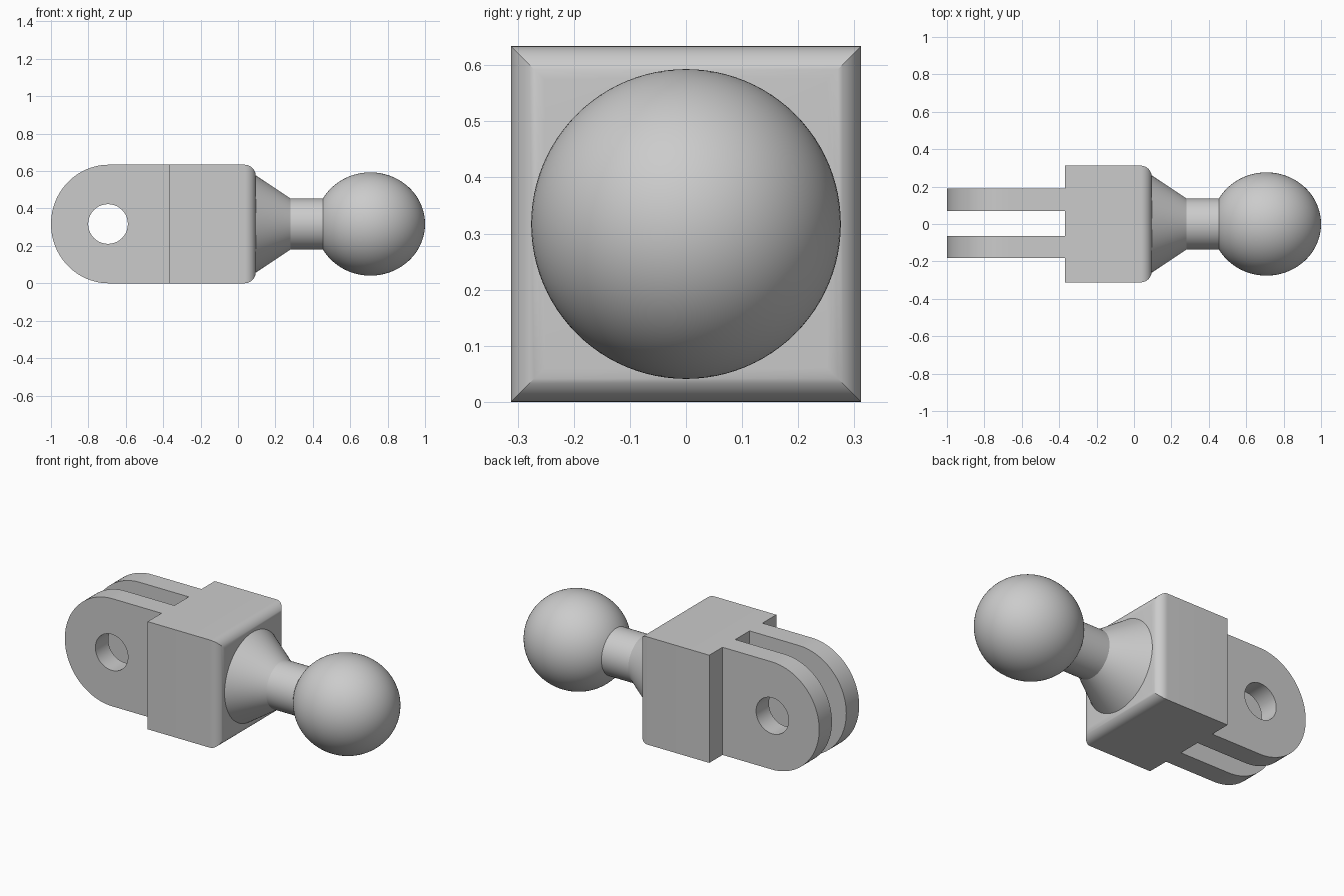
import bpy, bmesh
from math import sin, cos, pi, radians, sqrt, asin

cube = bpy.data.objects.get("Cube")
if cube:
    bpy.data.objects.remove(cube, do_unlink=True)

MID_Z = 0.317          # height of the long axis
HALF_W = 0.312         # half width of the block
GREY = (0.6, 0.6, 0.6, 1)

grey = bpy.data.materials.new("plain grey")
grey.use_nodes = True
grey.diffuse_color = GREY
grey.node_tree.nodes["Principled BSDF"].inputs["Base Color"].default_value = GREY


def finish(name, bm):
    """Turn a bmesh into a grey object, smooth except at sharp edges."""
    bmesh.ops.recalc_face_normals(bm, faces=bm.faces)
    mesh = bpy.data.meshes.new(name)
    bm.to_mesh(mesh)
    bm.free()
    mesh.materials.append(grey)
    obj = bpy.data.objects.new(name, mesh)
    bpy.context.collection.objects.link(obj)
    bpy.ops.object.select_all(action='DESELECT')
    obj.select_set(True)
    bpy.context.view_layer.objects.active = obj
    bpy.ops.object.shade_smooth_by_angle(angle=radians(30))
    return obj


def bridge(bm, a, b):
    """Join two closed vertex rings with quads."""
    n = len(a)
    for i in range(n):
        j = (i + 1) % n
        bm.faces.new((a[i], a[j], b[j], b[i]))


def loft(name, rings):
    """Skin a list of point rings and cap both ends."""
    bm = bmesh.new()
    loops = [[bm.verts.new(p) for p in ring] for ring in rings]
    for a, b in zip(loops, loops[1:]):
        bridge(bm, a, b)
    bm.faces.new(loops[0])
    bm.faces.new(loops[-1])
    return finish(name, bm)


def rectangle(x, inset):
    w, h = HALF_W - inset, MID_Z - inset
    return [(x, sy * w, MID_Z + sz * h)
            for sy, sz in ((-1, -1), (1, -1), (1, 1), (-1, 1))]


def circle(x, r, n=96):
    return [(x, r * cos(2 * pi * i / n), MID_Z + r * sin(2 * pi * i / n))
            for i in range(n)]


# Block, with a mitred round-over on the ball end
FACE_X, ROUND, STEPS = 0.095, 0.06, 10
rings = [rectangle(-0.37, 0)]
for i in range(STEPS + 1):
    a = pi / 2 * i / STEPS
    rings.append(rectangle(FACE_X - ROUND + ROUND * sin(a), ROUND * (1 - cos(a))))
loft("block", rings)

# Flared collar and straight neck
NECK_R = 0.137
loft("neck", [circle(x, r) for x, r in
              ((0.08, 0.26), (FACE_X, 0.26), (0.28, NECK_R), (0.48, NECK_R))])

# Ball, very slightly longer along the axis
bm = bmesh.new()
bmesh.ops.create_uvsphere(bm, u_segments=96, v_segments=48, radius=1)
bmesh.ops.scale(bm, vec=(0.292, 0.276, 0.276), verts=bm.verts)
bmesh.ops.translate(bm, vec=(0.708, 0, MID_Z), verts=bm.verts)
finish("ball", bm)


# Fork lugs: plate with one round end and a pin hole
def lug(name, y0, y1, n=96):
    bm = bmesh.new()

    def ring(y, hole):
        verts = []
        for i in range(n):
            c, s = cos(2 * pi * i / n), sin(2 * pi * i / n)
            if hole:
                x, z = -0.695 + 0.106 * c, 0.106 * s
            elif c < 1e-6:
                x, z = -0.69 + 0.31 * c, MID_Z * s
            else:
                k = max(abs(c), abs(s))
                x, z = -0.69 + 0.325 * c / k, MID_Z * s / k
            verts.append(bm.verts.new((x, y, MID_Z + z)))
        return verts

    loops = [ring(y0, False), ring(y1, False), ring(y1, True), ring(y0, True)]
    for i in range(4):
        bridge(bm, loops[i], loops[(i + 1) % 4])
    return finish(name, bm)


lug("back_lug", 0.07, 0.189)
lug("front_lug", -0.183, -0.063)
